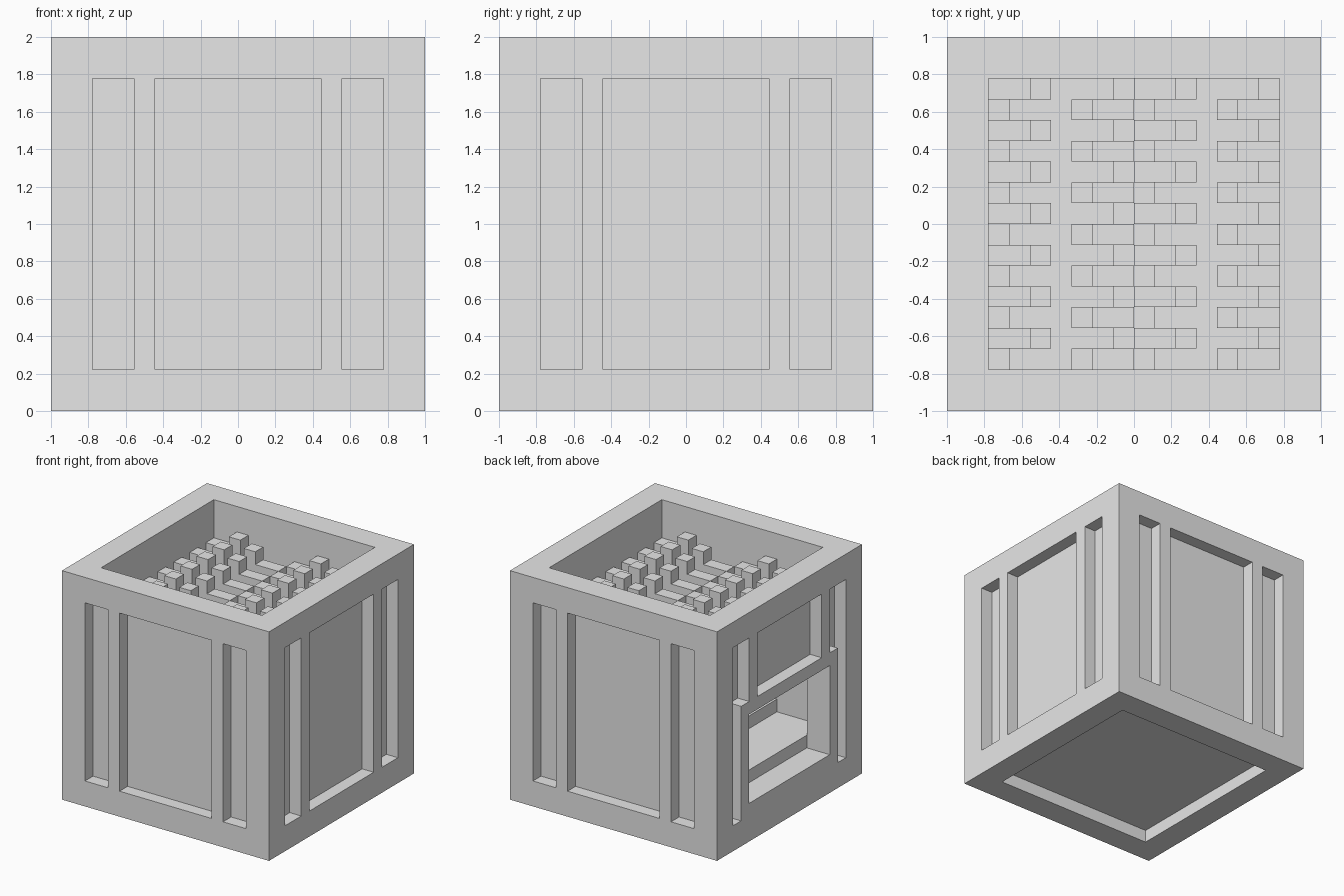
import bpy, bmesh, math
from mathutils import Matrix, Vector

default = bpy.data.objects.get("Cube")
if default:
    bpy.data.objects.remove(default, do_unlink=True)

U = 1 / 9  # every size is a whole number of these units

stone = bpy.data.materials.new("light_grey")
stone.use_nodes = True
stone.diffuse_color = (0.8, 0.8, 0.8, 1)
stone.node_tree.nodes["Principled BSDF"].inputs["Base Color"].default_value = (0.8, 0.8, 0.8, 1)


def prism(name, profile, near, far, turn=0):
    """Extrude an (x, z) profile along y from near to far, then turn it about z."""
    bm = bmesh.new()
    face = bm.faces.new([bm.verts.new((x * U, near * U, z * U)) for x, z in profile])
    side = bmesh.ops.extrude_face_region(bm, geom=[face])["geom"]
    verts = [v for v in side if isinstance(v, bmesh.types.BMVert)]
    bmesh.ops.translate(bm, verts=verts, vec=Vector((0, (far - near) * U, 0)))
    bmesh.ops.recalc_face_normals(bm, faces=bm.faces)
    bm.transform(Matrix.Rotation(math.radians(turn), 4, "Z"))
    mesh = bpy.data.meshes.new(name)
    bm.to_mesh(mesh)
    bm.free()
    mesh.materials.append(stone)
    obj = bpy.data.objects.new(name, mesh)
    bpy.context.scene.collection.objects.link(obj)
    return obj


def rect(x0, x1, z0, z1):
    return [(x0, z0), (x1, z0), (x1, z1), (x0, z1)]


def cut(target, *args):
    """Cut a prism out of the target."""
    cutter = prism("cutter", *args)
    cutter.hide_render = True
    mod = target.modifiers.new("cut", "BOOLEAN")
    mod.operation = "DIFFERENCE"
    mod.solver = "EXACT"
    mod.object = cutter
    bpy.context.view_layer.objects.active = target
    bpy.ops.object.modifier_apply(modifier=mod.name)
    bpy.data.objects.remove(cutter, do_unlink=True)


# Outer block
body = prism("body", rect(-9, 9, 0, 18), -9, 9)

# Open tray in the top and shallow recess underneath
FLOOR = 13
cut(body, rect(-7, 7, FLOOR, 19), -7, 7)
cut(body, rect(-7, 7, -1, 1), -7, 7)

# Inner chamber with a low step in its floor
chamber = [(-7, 4), (-3, 4), (-3, 5), (7, 5), (7, 11), (-7, 11)]
cut(body, chamber, -7, 7)

# Three plain sides: a wide panel between two slots
for turn in (0, 90, 180):
    for x0, x1 in ((-7, -5), (-4, 4), (5, 7)):
        cut(body, rect(x0, x1, 2, 16), -10, -8, turn)

# Fourth side: short panel, slots narrowed by the door frame, and the doorway
cut(body, rect(-4, 4, 11, 16), -10, -8, -90)
for s in (-1, 1):
    slot = [(6, 2), (7, 2), (7, 16), (5, 16), (5, 11), (6, 11)]
    cut(body, [(s * x, z) for x, z in slot], -10, -8, -90)
cut(body, rect(-5, 5, 3, 10), -10, -7, -90)

# Rows of stepped bars on the tray floor, alternately rising and falling
rising = [1, 2, 2, 3]
for row in range(14):
    steps, starts = (rising, (-1, 6, 13)) if row % 2 == 0 else (rising[::-1], (-3, 4, 11))
    for start in starts:
        cells = [(start + k, h) for k, h in enumerate(steps) if 0 <= start + k < 14]
        outline = [(cells[0][0] - 7, FLOOR)]
        last = 0
        for i, h in cells:
            if h != last:
                if last:
                    outline.append((i - 7, FLOOR + last))
                outline.append((i - 7, FLOOR + h))
            last = h
        end = cells[-1][0] - 6
        outline += [(end, FLOOR + last), (end, FLOOR)]
        prism("stepped_bar", outline, 6 - row, 7 - row)
